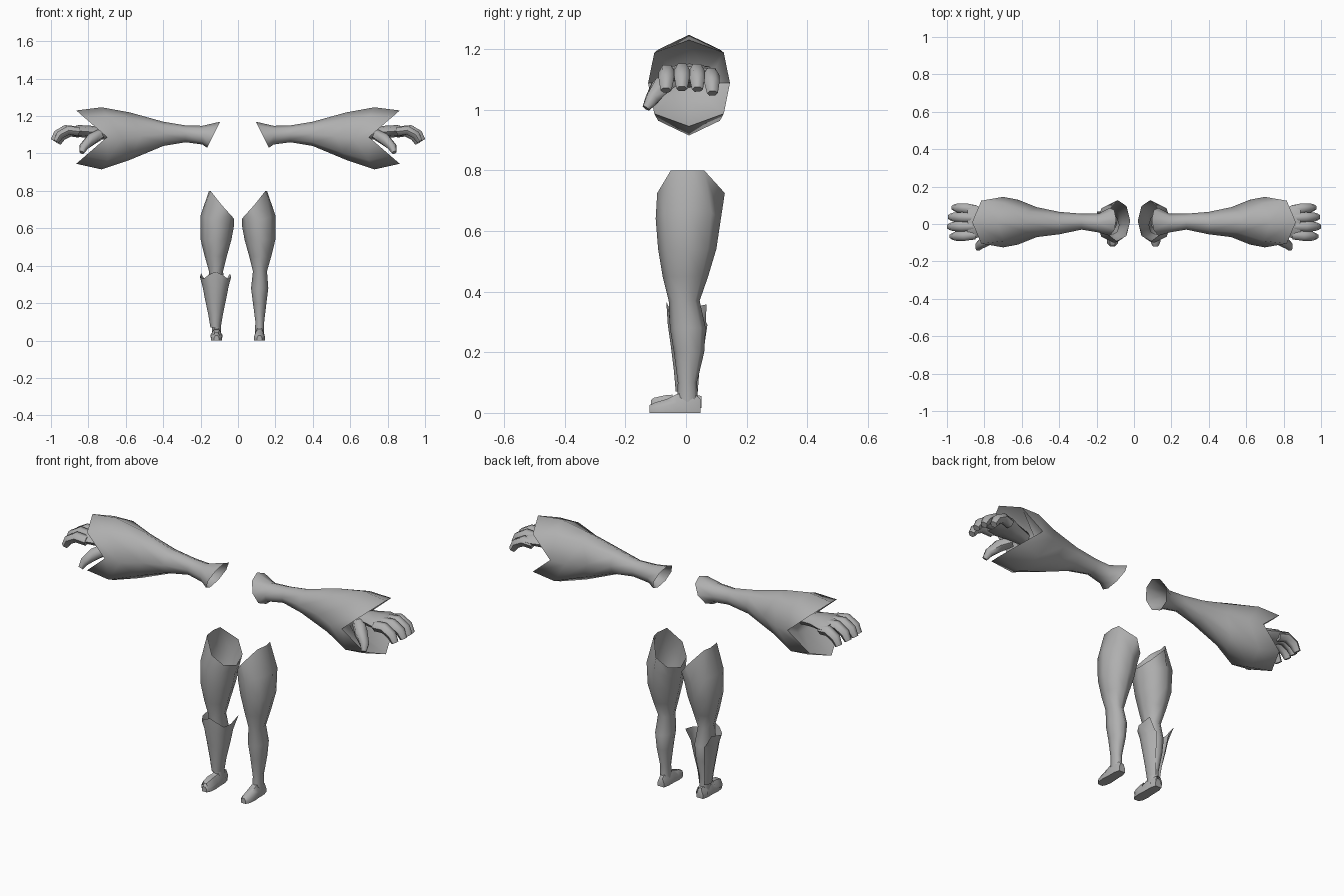
import bpy, bmesh, math
from mathutils import Vector as V

if "Cube" in bpy.data.objects:
    bpy.data.objects.remove(bpy.data.objects["Cube"])

grey = bpy.data.materials.new("plain_grey")
grey.diffuse_color = (0.43, 0.43, 0.43, 1)
grey.use_nodes = True
grey.node_tree.nodes["Principled BSDF"].inputs["Base Color"].default_value = grey.diffuse_color


def ring(c, u, v, w=(0, 0, 0), n=8):
    """Elliptic ring; w pushes points out towards the two ends of axis u."""
    out = []
    for i in range(n):
        t = 2 * math.pi * i / n
        out.append(V(c) + V(u) * math.cos(t) + V(v) * math.sin(t) + V(w) * abs(math.cos(t)))
    return out


def loft(name, rings, side, caps=(False, False), closed=True, angle=60):
    """Skin a list of rings; side -1 mirrors the part across x."""
    bm = bmesh.new()
    rows = [[bm.verts.new((p.x * side, p.y, p.z)) for p in r] for r in rings]
    n = len(rows[0])
    for a, b in zip(rows, rows[1:]):
        for i in range(n if closed else n - 1):
            j = (i + 1) % n
            bm.faces.new((a[i], a[j], b[j], b[i]))
    if caps[0]:
        bm.faces.new(rows[0])
    if caps[1]:
        bm.faces.new(rows[-1])
    bmesh.ops.recalc_face_normals(bm, faces=bm.faces)
    me = bpy.data.meshes.new(name)
    bm.to_mesh(me)
    bm.free()
    me.materials.append(grey)
    ob = bpy.data.objects.new(name, me)
    bpy.context.collection.objects.link(ob)
    bpy.ops.object.select_all(action='DESELECT')
    ob.select_set(True)
    bpy.context.view_layer.objects.active = ob
    bpy.ops.object.shade_smooth_by_angle(angle=math.radians(angle))
    return ob


def digit(name, path, sizes, side, across=(0, 1, 0)):
    """Tapered six-sided tube along a path for fingers and thumbs."""
    pts = [V(p) for p in path]
    rings = []
    for i, p in enumerate(pts):
        d = (pts[min(i + 1, len(pts) - 1)] - pts[max(i - 1, 0)]).normalized()
        a = V(across)
        a = (a - d * a.dot(d)).normalized()
        rings.append(ring(p, a * sizes[i], d.cross(a) * sizes[i], n=6))
    loft(name, rings, side, (True, True))


def sleeve(side, tag):
    # x at the sides, extra x at top and bottom, top z, bottom z, front y, back y
    rows = [(0.19, 0.00, 1.148, 1.048, -0.045, 0.055),
            (0.28, 0.00, 1.15, 1.06, -0.03, 0.055),
            (0.40, 0.00, 1.17, 1.04, -0.055, 0.065),
            (0.52, 0.06, 1.22, 0.965, -0.07, 0.09),
            (0.62, 0.11, 1.247, 0.915, -0.11, 0.13),
            (0.70, 0.165, 1.23, 0.945, -0.125, 0.145)]
    # slanted, flared shoulder opening
    rings = [ring((0.13, 0.012, 1.1), (-0.035, 0.012, 0.07), (0, 0.075, 0))]
    for x, dx, zt, zb, yf, yb in rows:
        rings.append(ring((x, (yf + yb) / 2, (zt + zb) / 2), (0, 0, (zt - zb) / 2),
                          (0, (yb - yf) / 2, 0), (dx, 0, 0)))
    # squarer cuff
    for r in rings[-2:]:
        for i in (1, 3, 5, 7):
            r[i].y = 0.01 + (r[i].y - 0.01) * 1.2
    loft("sleeve_" + tag, rings, side)
    # recessed wall closing the cuff round the wrist
    rim = rings[-1]
    inner = [V((0.69 + (p.x - 0.70) * 0.12, 0.01 + (p.y - 0.01) * 0.45,
                1.09 + (p.z - 1.09) * 0.45)) for p in rim]
    loft("cuff_lining_" + tag, [rim, inner], side, (False, True), angle=80)


def hand(side, tag):
    # wrist and palm
    rows = [(0.68, 1.10, 0.01, 0.035, 0.03),
            (0.78, 1.115, 0.01, 0.06, 0.033), (0.85, 1.12, 0.012, 0.09, 0.032),
            (0.89, 1.12, 0.012, 0.09, 0.022)]
    loft("palm_" + tag, [ring((x, y, z), (0, a, 0), (0, 0, b)) for x, z, y, a, b in rows],
         side, (True, True))
    # four curled fingers
    for k, (y, tip, dz) in enumerate([(-0.063, 0.972, -0.003), (-0.013, 0.987, 0.002),
                                      (0.036, 0.982, 0), (0.083, 0.962, -0.013)]):
        digit(f"finger_{k + 1}_{tag}",
              [(0.85, y * 0.9, 1.12 + dz), (tip - 0.065, y, 1.127 + dz),
               (tip - 0.02, y * 1.03, 1.102 + dz), (tip, y * 1.05, 1.067 + dz)],
              [0.026, 0.027, 0.025, 0.018], side)
    digit("thumb_" + tag, [(0.74, -0.045, 1.10), (0.785, -0.085, 1.075), (0.825, -0.112, 1.035),
                           (0.835, -0.132, 1.005)], [0.03, 0.034, 0.025, 0.014], side, (1, 0, 0))


def leg(side, tag):
    # z, inner x, outer x, front y, back y, outward tilt in z
    rows = [(0.725, 0.02, 0.155, -0.095, 0.128, 0.075), (0.64, 0.022, 0.20, -0.10, 0.115, 0.03),
            (0.54, 0.035, 0.20, -0.092, 0.10, 0), (0.45, 0.06, 0.178, -0.077, 0.073, 0),
            (0.37, 0.08, 0.155, -0.057, 0.045, 0), (0.28, 0.07, 0.162, -0.053, 0.065, 0),
            (0.20, 0.08, 0.152, -0.04, 0.06, 0), (0.10, 0.093, 0.14, -0.027, 0.036, 0),
            (0.03, 0.09, 0.14, -0.03, 0.04, 0)]
    rings = [ring(((a + b) / 2, (f + k) / 2, z), ((b - a) / 2, 0, t),
                  (0, (k - f) / 2, 0)) for z, a, b, f, k, t in rows]
    # flat outer edge on the slanted hip opening
    rings[0][1] = V((0.147, 0.06, 0.80))
    rings[0][7] = V((0.147, -0.05, 0.80))
    loft("leg_" + tag, rings, side)
    # foot from heel to toe: y, half width, height
    prof = [(0.048, 0.018, 0.045), (0.02, 0.025, 0.07), (-0.03, 0.026, 0.062),
            (-0.065, 0.029, 0.045), (-0.1, 0.025, 0.035), (-0.12, 0.014, 0.026)]
    loft("foot_" + tag, [[V((0.115 + w * sx, y, h * sz)) for sx, sz in
                          ((-1, 0), (1, 0), (1, 0.5), (0.5, 1), (-0.5, 1), (-1, 0.5))]
                         for y, w, h in prof], side, (True, True), angle=60)


def shin_guard():
    # open shell wrapped round the front of the shin, with pointed side wings
    angles = [-150, -115, -80, -50, -25, 0, 25, 50, 80, 115, 150]
    rings = []
    for z, rx, f, b in [(0.07, 0.028, -0.034, 0.044), (0.14, 0.04, -0.04, 0.05),
                        (0.22, 0.057, -0.05, 0.068), (0.29, 0.071, -0.06, 0.08)]:
        rings.append([V((0.12 + rx * math.sin(math.radians(t)),
                         (f + b) / 2 + (f - b) / 2 * math.cos(math.radians(t)), z)) for t in angles])
    rim = {0: 0.368, 25: 0.352, 50: 0.33, 80: 0.34, 115: 0.358, 150: 0.30}
    top = []
    for t in angles:
        r = math.radians(t)
        y = 0.005 - 0.07 * math.cos(r) + (0.033 if abs(t) == 115 else 0)
        top.append(V((0.12 + 0.085 * math.sin(r), y, rim[abs(t)])))
    rings.append(top)
    loft("shin_guard", rings, -1, closed=False, angle=45)


def foot_guard():
    # plates over the toe and heel
    for name, prof in (("toe_plate", [(-0.045, 0.03, 0.06), (-0.07, 0.032, 0.058),
                                      (-0.105, 0.028, 0.05), (-0.115, 0.018, 0.043)]),
                       ("heel_plate", [(0.02, 0.029, 0.06), (0.051, 0.021, 0.056)])):
        loft(name, [[V((0.115 + w * sx, y, h * sz)) for sx, sz in
                     ((-1, 0.3), (-1, 0.5), (-0.5, 1), (0.5, 1), (1, 0.5), (1, 0.3))]
                    for y, w, h in prof], -1, closed=False, angle=45)


for side, tag in ((1, "right"), (-1, "left")):
    sleeve(side, tag)
    hand(side, tag)
    leg(side, tag)
shin_guard()
foot_guard()
